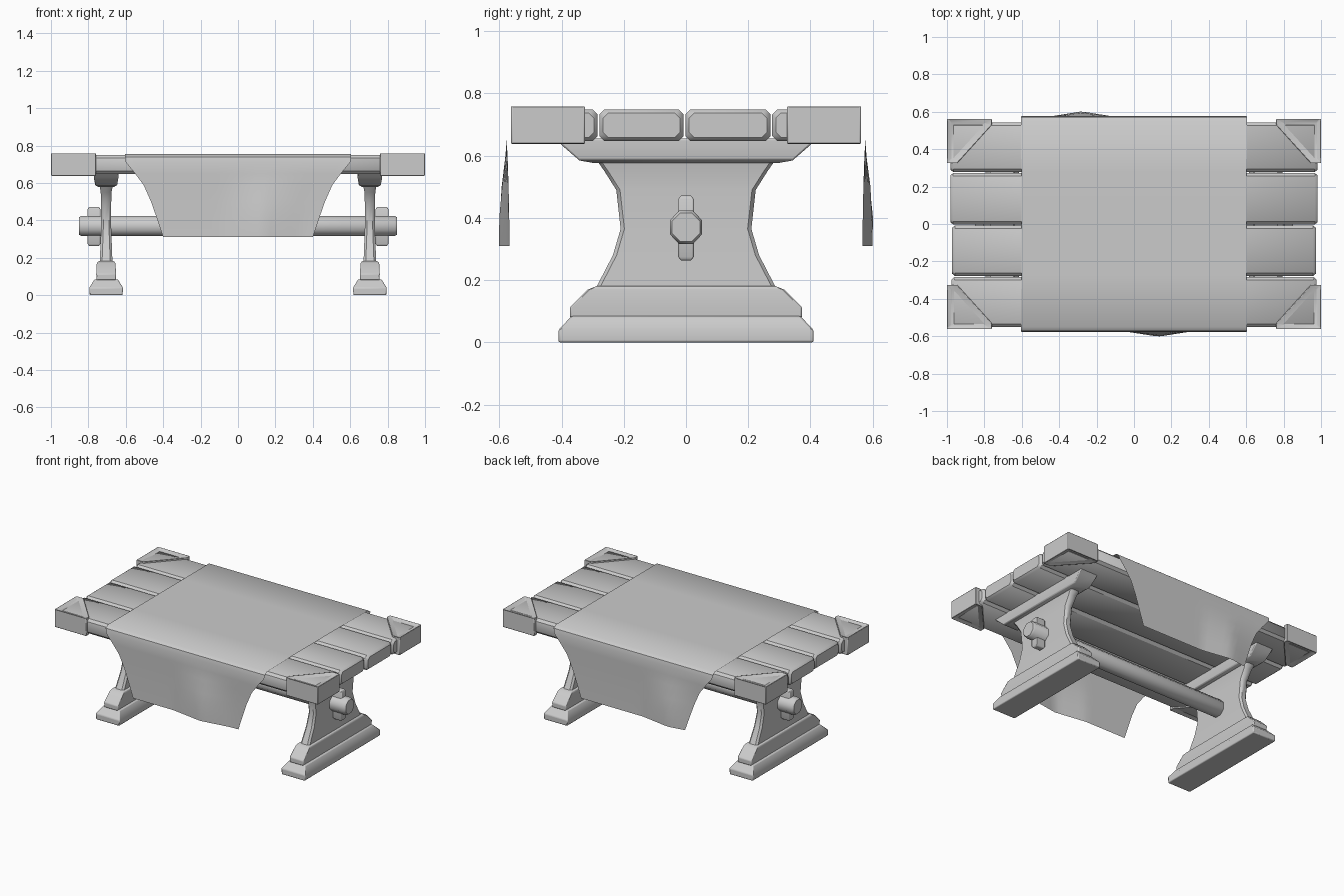
import bpy, bmesh, math
from mathutils import Vector

if "Cube" in bpy.data.objects:
    bpy.data.objects.remove(bpy.data.objects["Cube"])


def finish(name, bm, bevel=0.0, smooth=True):
    bmesh.ops.recalc_face_normals(bm, faces=bm.faces)
    me = bpy.data.meshes.new(name)
    bm.to_mesh(me)
    bm.free()
    ob = bpy.data.objects.new(name, me)
    bpy.context.collection.objects.link(ob)
    if bevel:
        m = ob.modifiers.new("bevel", 'BEVEL')
        m.width, m.segments, m.limit_method = bevel, 2, 'ANGLE'
        m.angle_limit = math.radians(35)
    if smooth:
        bpy.ops.object.select_all(action='DESELECT')
        ob.select_set(True)
        bpy.context.view_layer.objects.active = ob
        bpy.ops.object.shade_smooth_by_angle(angle=math.radians(40))
    return ob


def loft(name, rings, bevel=0.0):
    """Skin a list of equal-length point rings and cap both ends."""
    bm = bmesh.new()
    vs = [[bm.verts.new(p) for p in r] for r in rings]
    n = len(rings[0])
    for a, b in zip(vs, vs[1:]):
        for i in range(n):
            j = (i + 1) % n
            bm.faces.new((a[i], a[j], b[j], b[i]))
    bm.faces.new(vs[0])
    bm.faces.new(vs[-1])
    return finish(name, bm, bevel)


def stack(name, cx, levels, bevel=0.0):
    """Rectangular sections (z, half x, half y) stacked upwards."""
    return loft(name, [[(cx - hx, -hy, z), (cx + hx, -hy, z), (cx + hx, hy, z), (cx - hx, hy, z)]
                       for z, hx, hy in levels], bevel)


# Table top planks, chamfered along every edge
planks = [(-0.55, -0.284, 0.975), (-0.278, -0.008, 0.972),
          (-0.002, 0.272, 0.982), (0.277, 0.543, 0.98)]
for i, (y0, y1, hx) in enumerate(planks):
    def section(x, inset):
        a, b, lo, hi, c = y0 + inset, y1 - inset, 0.647 + inset, 0.749 - inset, 0.016
        return [(x, a + c, lo), (x, b - c, lo), (x, b, lo + c), (x, b, hi - c),
                (x, b - c, hi), (x, a + c, hi), (x, a, hi - c), (x, a, lo + c)]
    loft(f"plank_{i + 1}", [section(-hx, 0.012), section(-hx + 0.015, 0),
                            section(hx - 0.015, 0), section(hx, 0.012)])

# Corner caps with sunken triangular panels above and below
for sx in (-1, 1):
    for sy in (-1, 1):
        bm = bmesh.new()
        outline = [(1.0, 0.562), (0.76, 0.562), (0.76, 0.53), (0.945, 0.325), (1.0, 0.325)]
        f = bm.faces.new([bm.verts.new((sx * x, sy * y, 0.637)) for x, y in outline])
        ext = bmesh.ops.extrude_face_region(bm, geom=[f], use_keep_orig=True)
        bmesh.ops.translate(bm, vec=(0, 0, 0.123),
                            verts=[g for g in ext['geom'] if isinstance(g, bmesh.types.BMVert)])
        bmesh.ops.recalc_face_normals(bm, faces=bm.faces)
        ends = [f for f in bm.faces if abs(f.normal.z) > 0.9]
        for f in ends:
            up = 1 if f.normal.z > 0 else -1
            tri = [Vector((sx * x, sy * y, f.verts[0].co.z - up * d)) for x, y, d in
                   [(0.978, 0.542, 0.012), (0.80, 0.542, 0.012), (0.80, 0.538, 0.012),
                    (0.973, 0.348, 0.012), (0.978, 0.348, 0.012)]]
            bmesh.ops.inset_region(bm, faces=[f], thickness=0.004)
            for v in f.verts:
                k = min(range(5), key=lambda q: (Vector((sx * outline[q][0], sy * outline[q][1])) - v.co.xy).length)
                v.co = tri[k]
        finish("corner_cap", bm, 0.005)

# Trestle legs, built for both ends
for s, side in ((-1, "left"), (1, "right")):
    x = 0.705 * s
    stack(f"{side}_foot", x, [(0, 0.088, 0.41), (0.04, 0.09, 0.41), (0.085, 0.062, 0.367)], 0.006)
    stack(f"{side}_foot_step", x, [(0.08, 0.052, 0.373), (0.113, 0.053, 0.373),
                                   (0.17, 0.05, 0.315), (0.182, 0.042, 0.285)], 0.005)
    # Waisted column with rounded edges
    rings = []
    for z, hx, hy in [(0.17, 0.034, 0.292), (0.28, 0.03, 0.235), (0.365, 0.027, 0.21),
                      (0.49, 0.027, 0.224), (0.55, 0.029, 0.262), (0.59, 0.036, 0.29)]:
        c = 0.012
        rings.append([(x - hx, -hy + c, z), (x - hx + c, -hy, z), (x + hx - c, -hy, z), (x + hx, -hy + c, z),
                      (x + hx, hy - c, z), (x + hx - c, hy, z), (x - hx + c, hy, z), (x - hx, hy - c, z)])
    loft(f"{side}_column", rings)
    stack(f"{side}_top_bracket", x, [(0.577, 0.04, 0.30), (0.585, 0.058, 0.345),
                                     (0.63, 0.066, 0.395), (0.655, 0.066, 0.42)], 0.006)
    # Locking peg through the stretcher
    stack(f"{side}_peg", s * 0.77, [(0.263, 0.026, 0.017), (0.275, 0.034, 0.025),
                                    (0.46, 0.034, 0.025), (0.472, 0.026, 0.017)], 0.004)

# Octagonal stretcher beam
loft("stretcher", [[(x, r * 0.052 * math.cos(math.tau * (i + 0.5) / 8) / 0.924,
                     0.37 + r * 0.054 * math.sin(math.tau * (i + 0.5) / 8) / 0.924) for i in range(8)]
                   for x, r in [(-0.85, 0.86), (-0.838, 1), (0.838, 1), (0.85, 0.86)]])

# Draped cloth: rows of (y, z, half width), with one soft fold on each drop
drop = [(0.567, 0.31, 0.40), (0.568, 0.40, 0.43), (0.57, 0.50, 0.465), (0.573, 0.59, 0.505),
        (0.576, 0.65, 0.55), (0.577, 0.71, 0.60), (0.571, 0.738, 0.605), (0.55, 0.754, 0.605)]
rows = [(-y, z, w) for y, z, w in drop] + [(y, 0.756, 0.602) for y in (-0.27, 0, 0.27)] + drop[::-1]
bm = bmesh.new()
grid = []
for y, z, w in rows:
    line = []
    for i in range(25):
        x = w * (i / 12 - 1)
        peak, span = (0.13, 0.22) if y < 0 else (-0.28, 0.21)
        fold = max(0, 1 - abs(x - peak) / span) * min(1, max(0, (0.64 - z) / 0.2))
        dy = math.copysign(0.034 * fold, y)
        line.append(bm.verts.new((x, y + dy, z)))
    grid.append(line)
for a, b in zip(grid, grid[1:]):
    for i in range(24):
        bm.faces.new((a[i], a[i + 1], b[i + 1], b[i]))
finish("table_cloth", bm)
